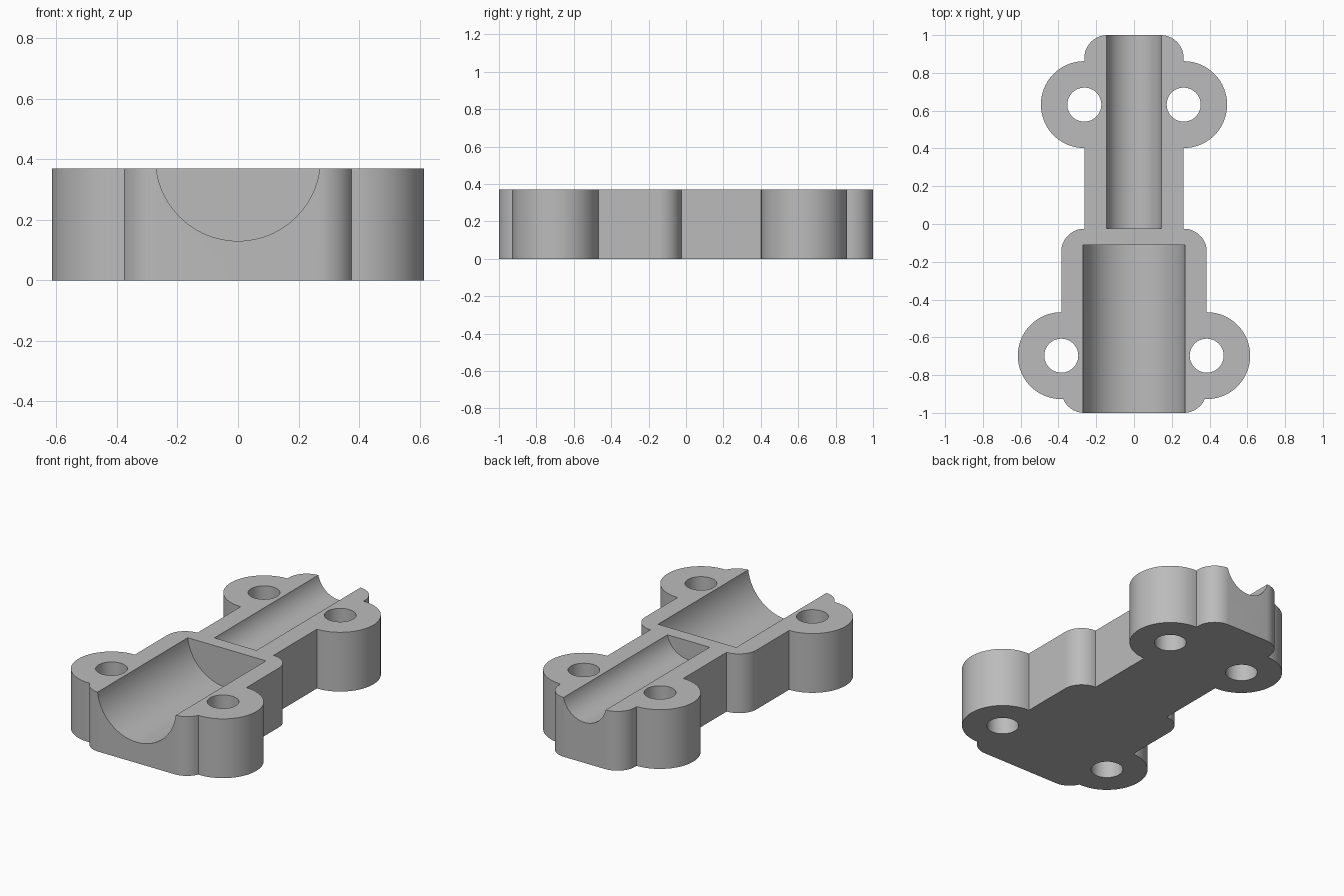
import bpy
import bmesh
from math import cos, sin, radians, pi
from mathutils import Matrix

HEIGHT = 0.37
LOBE_R, HOLE_R, CORNER_R = 0.23, 0.09, 0.122
FRONT_X, FRONT_Y = 0.385, -0.697     # front screw lobes
BACK_X, BACK_Y = 0.263, 0.632        # back screw lobes
AXIS_Z = 0.402                       # shared axis of both channels

cube = bpy.data.objects.get("Cube")
if cube:
    bpy.data.objects.remove(cube, do_unlink=True)

grey = bpy.data.materials.new("plain grey")
grey.use_nodes = True
grey.diffuse_color = (0.5, 0.5, 0.5, 1)
grey.node_tree.nodes["Principled BSDF"].inputs["Base Color"].default_value = (0.5, 0.5, 0.5, 1)


def arc(cx, cy, r, start, end, steps):
    angles = [radians(start + (end - start) * i / steps) for i in range(steps + 1)]
    return [(cx + r * cos(a), cy + r * sin(a)) for a in angles]


def make_object(name, bm):
    bmesh.ops.recalc_face_normals(bm, faces=bm.faces)
    mesh = bpy.data.meshes.new(name)
    bm.to_mesh(mesh)
    bm.free()
    mesh.materials.append(grey)
    obj = bpy.data.objects.new(name, mesh)
    bpy.context.collection.objects.link(obj)
    return obj


def add_cylinder(bm, radius, length, matrix, segments):
    bmesh.ops.create_cone(bm, cap_ends=True, segments=segments, radius1=radius,
                          radius2=radius, depth=length, matrix=matrix)


# Housing half: one side of the outline, mirrored and extruded
side = arc(BACK_X, -1 + CORNER_R, CORNER_R, -90, -23.7, 12)
side += arc(FRONT_X, FRONT_Y, LOBE_R, -92, 90, 40)
side += arc(BACK_X, -0.025 - CORNER_R, CORNER_R, 0, 90, 16)
side += arc(BACK_X, BACK_Y, LOBE_R, -90, 90, 40)
side += arc(BACK_X - CORNER_R, 1 - CORNER_R, CORNER_R, 0, 90, 16)
outline = side + [(-x, y) for x, y in reversed(side)]

bm = bmesh.new()
base = bm.faces.new([bm.verts.new((x, y, 0)) for x, y in outline])
top = bmesh.ops.extrude_face_region(bm, geom=[base])["geom"]
bmesh.ops.translate(bm, vec=(0, 0, HEIGHT),
                    verts=[v for v in top if isinstance(v, bmesh.types.BMVert)])
housing = make_object("housing_half", bm)

# Cutters: four screw holes, a wide front channel and a narrow back channel
cutters = []
bm = bmesh.new()
for cx, cy in ((FRONT_X, FRONT_Y), (BACK_X, BACK_Y)):
    for sign in (-1, 1):
        add_cylinder(bm, HOLE_R, 1, Matrix.Translation((sign * cx, cy, HEIGHT / 2)), 48)
cutters.append(make_object("screw_hole_cutter", bm))

for name, radius, y0, y1 in (("front_channel_cutter", 0.272, -1.2, -0.11),
                             ("back_channel_cutter", 0.149, -0.025, 1.2)):
    bm = bmesh.new()
    place = Matrix.Translation((0, (y0 + y1) / 2, AXIS_Z)) @ Matrix.Rotation(pi / 2, 4, "X")
    add_cylinder(bm, radius, y1 - y0, place, 96)
    cutters.append(make_object(name, bm))

bpy.ops.object.select_all(action="DESELECT")
housing.select_set(True)
bpy.context.view_layer.objects.active = housing
for cutter in cutters:
    cutter.hide_render = True
    mod = housing.modifiers.new("cut", "BOOLEAN")
    mod.operation = "DIFFERENCE"
    mod.solver = "EXACT"
    mod.object = cutter
    bpy.ops.object.modifier_apply(modifier=mod.name)
    bpy.data.objects.remove(cutter, do_unlink=True)

# Smooth curved walls with crisp edges
bpy.ops.object.shade_smooth_by_angle(angle=radians(25))
